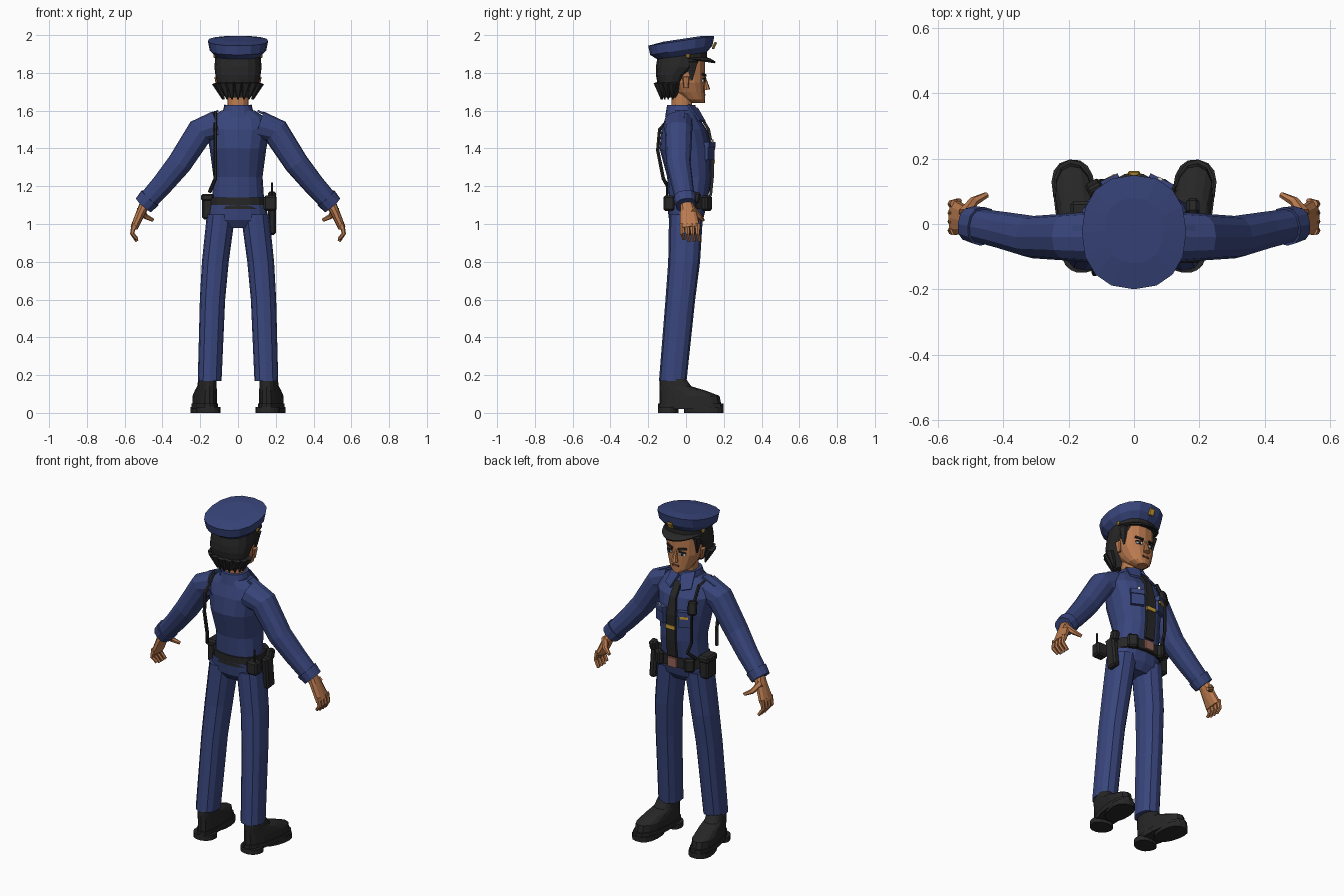
import bpy, bmesh, math
from math import radians, sin, cos, pi
from mathutils import Vector, Matrix

if "Cube" in bpy.data.objects:
    bpy.data.objects.remove(bpy.data.objects["Cube"])

SQUARENESS = 2.3  # superellipse power shared by all cross-sections


def material(name, *rgb):
    mat = bpy.data.materials.new(name)
    mat.use_nodes = True
    mat.diffuse_color = (*rgb, 1)
    mat.node_tree.nodes["Principled BSDF"].inputs["Base Color"].default_value = (*rgb, 1)
    return mat


navy = material("navy cloth", .04, .06, .2)
black = material("black leather", .02, .02, .02)
skin = material("skin", .5, .2, .08)
gold = material("gold", .6, .35, .04)
bronze = material("bronze buckle", .3, .13, .1)
white = material("off white", .7, .7, .7)
lip = material("lip brown", .25, .08, .04)


def finish(bm, name, mat, mirror=False, matrix=Matrix.Identity(4), thick=0):
    bmesh.ops.recalc_face_normals(bm, faces=bm.faces)
    bm.transform(matrix)
    mesh = bpy.data.meshes.new(name)
    bm.to_mesh(mesh)
    bm.free()
    mesh.materials.append(mat)
    part = bpy.data.objects.new(name, mesh)
    bpy.context.collection.objects.link(part)
    if thick:
        solid = part.modifiers.new("Thickness", "SOLIDIFY")
        solid.thickness, solid.offset = thick, 0
    if mirror:
        part.modifiers.new("Mirror", "MIRROR")


def outline(sides):
    """Unit superellipse as a list of across and deep factors."""
    power = 2 / SQUARENESS
    angles = [2 * pi * k / sides for k in range(sides)]
    return [(math.copysign(abs(cos(a)) ** power, cos(a)),
             math.copysign(abs(sin(a)) ** power, sin(a))) for a in angles]


def bridge(name, mat, rings, **options):
    """Join rings of points into a closed tube."""
    bm = bmesh.new()
    loops = [[bm.verts.new(point) for point in ring] for ring in rings]
    for low, high in zip(loops, loops[1:]):
        for k in range(len(low)):
            bm.faces.new((low[k - 1], low[k], high[k], high[k - 1]))
    bm.faces.new(loops[0])
    bm.faces.new(loops[-1])
    finish(bm, name, mat, **options)


def stack(name, mat, *levels, tilt=0, taper=0, **options):
    """Each level is height, back, front and half width."""
    rings = []
    for z, back, front, wide in levels:
        middle, deep = (back + front) / 2, (front - back) / 2
        rings.append([(wide * a * (1 + taper * b), middle + deep * b, z + tilt * deep * b)
                      for a, b in outline(16)])
    bridge(name, mat, rings, **options)


def limb(name, mat, points, start, end, sides=8, level=False, **options):
    """Tube along a path; start and end are (across, deep) radii."""
    points = [Vector(p) for p in points]
    last = len(points) - 1
    rings = []
    for i, centre in enumerate(points):
        along = (points[min(i + 1, last)] - points[max(i - 1, 0)]).normalized()
        if level:
            along = Vector((0, 0, 1))
        deep = Vector((0, 1, 0))
        deep = (deep - along * deep.dot(along)).normalized()
        across = deep.cross(along)
        wide, thick = Vector(start).lerp(Vector(end), i / last)
        rings.append([centre + across * a * wide + deep * b * thick for a, b in outline(sides)])
    bridge(name, mat, rings, **options)


def cord(name, radius, *points):
    limb(name, black, points, (radius, radius), (radius, radius), sides=6)


def box(name, mat, loc, size, lean=0, roll=0, turn=0, bevel=0, mirror=False):
    bm = bmesh.new()
    bmesh.ops.create_cube(bm, size=1, matrix=Matrix.Diagonal((*size, 1)))
    if bevel:
        bmesh.ops.bevel(bm, geom=bm.edges[:], offset=bevel, segments=1, affect="EDGES")
    place = Matrix.Translation(loc)
    for angle, axis in ((turn, "Z"), (roll, "Y"), (lean, "X")):
        place = place @ Matrix.Rotation(radians(angle), 4, axis)
    finish(bm, name, mat, mirror, place)


def plate(name, mat, surface, x, z, wide, high, thick=.009, roll=0, mirror=False):
    """Box laid on a curved surface given as half width and front depth."""
    half, depth = surface

    def front(at):
        return depth * (1 - abs(at / half) ** SQUARENESS) ** (1 / SQUARENESS)

    step = half / 100
    turn = math.degrees(math.atan((front(x + step) - front(x - step)) / (2 * step)))
    box(name, mat, (x, front(x), z), (wide, thick, high), roll=roll, turn=turn, mirror=mirror)


def sheet(name, mat, rows, thick, mirror=False):
    bm = bmesh.new()
    grid = [[bm.verts.new(point) for point in row] for row in rows]
    for a, b in zip(grid, grid[1:]):
        for k in range(len(a) - 1):
            bm.faces.new((a[k], a[k + 1], b[k + 1], b[k]))
    finish(bm, name, mat, mirror, thick=thick)


# Trousers
limb("trouser_legs", navy, [(.15, -.07, .17), (.135, -.03, .6), (.12, -.01, .8), (.09, 0, 1.05)],
     (.063, .073), (.075, .09), sides=12, level=True, mirror=True)
stack("pelvis", navy, (.98, -.06, .06, .1), (1.02, -.09, .09, .16), (1.1, -.1, .11, .15))

# Shoes, turned slightly outwards
splay = Matrix.Translation((.16, -.07, 0)) @ Matrix.Rotation(radians(-8), 4, "Z")
shoe = dict(taper=.13, mirror=True, matrix=splay)
stack("shoe_uppers", black, (.04, -.07, .26, .06), (.09, -.07, .25, .06), (.12, -.07, .17, .055),
      (.14, -.07, .1, .05), (.18, -.07, .07, .047), **shoe)
for part, low, high, back, front in (("soles", .02, .05, -.08, .27), ("heels", 0, .03, -.08, .03),
                                     ("treads", 0, .03, .06, .27)):
    stack("shoe_" + part, black, (low, back, front, .065), (high, back, front, .065), **shoe)

# Shirt
stack("shirt_body", navy, (1.1, -.09, .11, .14), (1.25, -.1, .135, .13), (1.4, -.14, .135, .15),
      (1.5, -.13, .11, .17), (1.56, -.11, .07, .15), (1.6, -.1, .05, .09))
stack("collar", navy, (1.57, -.11, .06, .09), (1.63, -.1, .05, .07))
sheet("collar_flaps", navy, [[(.005, .06, 1.61), (.07, .01, 1.63)],
                             [(.035, .1, 1.54), (.085, .07, 1.55)]], .012, True)
wrist = Vector((.5, 0, 1.1))
forearm = Vector((.4, -.02, 1.21))
limb("sleeves", navy, [(.11, -.04, 1.52), (.2, -.04, 1.49), (.31, -.04, 1.32), forearm, wrist],
     (.08, .08), (.05, .05), sides=12, mirror=True)
limb("cuffs", navy, [wrist.lerp(forearm, .35), wrist], (.06, .06), (.054, .054),
     sides=12, mirror=True)
box("epaulettes", navy, (.145, -.03, 1.58), (.09, .05, .012), roll=25, mirror=True)

# Tie and chest details
chest = (.15, .14)
pocket_x = .08
plate("chest_pockets", navy, chest, pocket_x, 1.38, .075, .08, thick=.02, mirror=True)
plate("pocket_flaps", navy, chest, pocket_x, 1.42, .08, .03, thick=.03, mirror=True)
plate("name_plate", gold, (.15, .155), -pocket_x, 1.4, .05, .015)
plate("small_pin", white, (.15, .155), pocket_x, 1.44, .015, .015)
sheet("tie", black, [[(-half, y, z), (half, y, z)] for y, z, half in (
    (.07, 1.58, .02), (.12, 1.5, .02), (.14, 1.4, .03), (.14, 1.25, .03), (.13, 1.15, .03))], .015)
plate("tie_clip", gold, (.15, .148), 0, 1.33, .06, .02)
cord_x = -.12
box("radio_mic", black, (cord_x, .11, 1.46), (.05, .035, .08), lean=12, turn=28, bevel=.008)
cord("mic_cord", .009, (cord_x, .12, 1.43), (cord_x, .12, 1.25), (-.1, .13, 1.19), (-.13, .09, 1.15))
cord("shoulder_cord", .01, (cord_x, .1, 1.48), (cord_x, .05, 1.57), (cord_x, -.06, 1.59),
     (cord_x, -.14, 1.5), (cord_x, -.15, 1.39), (cord_x, -.12, 1.24), (-.15, -.08, 1.17))

# Belt and equipment
belt = 1.11
stack("belt", black, *[(belt + rise, -.1, .125, .15) for rise in (-.03, .03)])
box("buckle", bronze, (0, .13, belt), (.06, .012, .055))
box("side_pouch", black, (-.16, .02, belt - .02), (.06, .09, .13), bevel=.01)
box("pouch_flap", black, (-.16, .02, belt + .03), (.07, .1, .04), bevel=.01)
box("front_pouches", black, (.1, .11, belt), (.06, .04, .08), turn=-35, bevel=.01, mirror=True)
box("holster", black, (.18, .03, 1.04), (.04, .07, .19), lean=6, bevel=.01)
box("holster_grip", black, (.18, .05, 1.14), (.04, .05, .06), lean=-15, bevel=.01)
box("radio", black, (.17, -.09, belt), (.07, .06, .08), bevel=.01)
cord("radio_antenna", .006, (.18, -.1, belt), (.18, -.1, belt + .11))

# Hands
limb("palms", skin, [(.485, 0, 1.12), (.51, .01, 1.07), (.55, .02, .98)],
     (.03, .03), (.02, .055), sides=10, mirror=True)
for i, finger in enumerate(("little", "ring", "middle", "index")):
    y = .027 * i - .02
    tip = .92 if finger == "little" else .91
    limb(finger + "_fingers", skin, [(.55, y, 1), (.56, y, .95), (.535, y + .01, tip)],
         (.014, .015), (.009, .009), sides=6, mirror=True)
limb("thumbs", skin, [(.52, .03, 1.08), (.49, .07, 1.04), (.45, .09, 1.02)],
     (.02, .02), (.009, .009), sides=6, mirror=True)

# Head and face
limb("neck", skin, [(0, -.025, 1.57), (0, -.02, 1.72)], (.055, .055), (.055, .055), sides=12)
stack("head", skin, (1.64, .03, .1, .03), (1.66, -.01, .1, .06), (1.7, -.06, .1, .08),
      (1.75, -.09, .1, .1), (1.88, -.1, .1, .1))
limb("nose", skin, [(0, .095, 1.78), (0, .105, 1.74), (0, .11, 1.71)], (.008, .008), (.02, .018))
limb("ears", skin, [(.106, 0, 1.72), (.115, 0, 1.78)], (.008, .012), (.01, .02), mirror=True)
face = (.1, .1)
eye_x, eye_z = .042, 1.76
plate("eye_whites", white, face, eye_x, eye_z, .036, .014, mirror=True)
plate("irises", black, (.1, .103), eye_x, eye_z, .015, .015, mirror=True)
plate("upper_lids", black, (.1, .102), eye_x, eye_z + .01, .042, .006, roll=8, mirror=True)
plate("eyebrows", black, (.1, .102), eye_x, eye_z + .03, .05, .011, roll=-10, mirror=True)
plate("mouth", lip, face, 0, 1.684, .042, .009)

# Hair with tufts round the nape and sideburns
stack("hair", black, (1.67, -.13, -.04, .06), (1.74, -.15, -.01, .11), (1.79, -.16, .02, .12),
      (1.83, -.16, .08, .125), (1.89, -.15, .1, .12))
for i in range(9):
    x, y = cos(pi + pi * i / 8), sin(pi + pi * i / 8)
    limb("hair_tuft", black, [(.11 * x, .08 * y - .07, 1.75), (.08 * x, .06 * y - .07, 1.66)],
         (.03, .025), (.004, .004), sides=6)
limb("sideburns", black, [(.095, .03, 1.76), (.104, .03, 1.86)], (.006, .006), (.018, .036),
     sides=6, mirror=True)

# Peaked cap
stack("cap_band", black, (1.86, -.15, .11, .12), (1.91, -.15, .11, .12), tilt=.08)
stack("cap_crown", navy, (1.89, -.15, .11, .12), (1.92, -.19, .14, .15), (1.97, -.2, .15, .16),
      (1.98, -.12, .08, .09), tilt=.15)
arc = [pi * (i + 1) / 14 for i in range(13)]
sheet("cap_visor", black, [
    [(.12 * cos(a), reach * sin(a) - .02, 1.88 - drop * sin(a)) for a in arc]
    for reach, drop in ((.12, 0), (.15, .01), (.175, .025))], .01)
box("cap_badge", gold, (0, .15, 1.945), (.036, .014, .042), lean=-25, bevel=.005)
box("cap_buttons", gold, (.123, .01, 1.89), (.014, .022, .022), bevel=.005, mirror=True)
